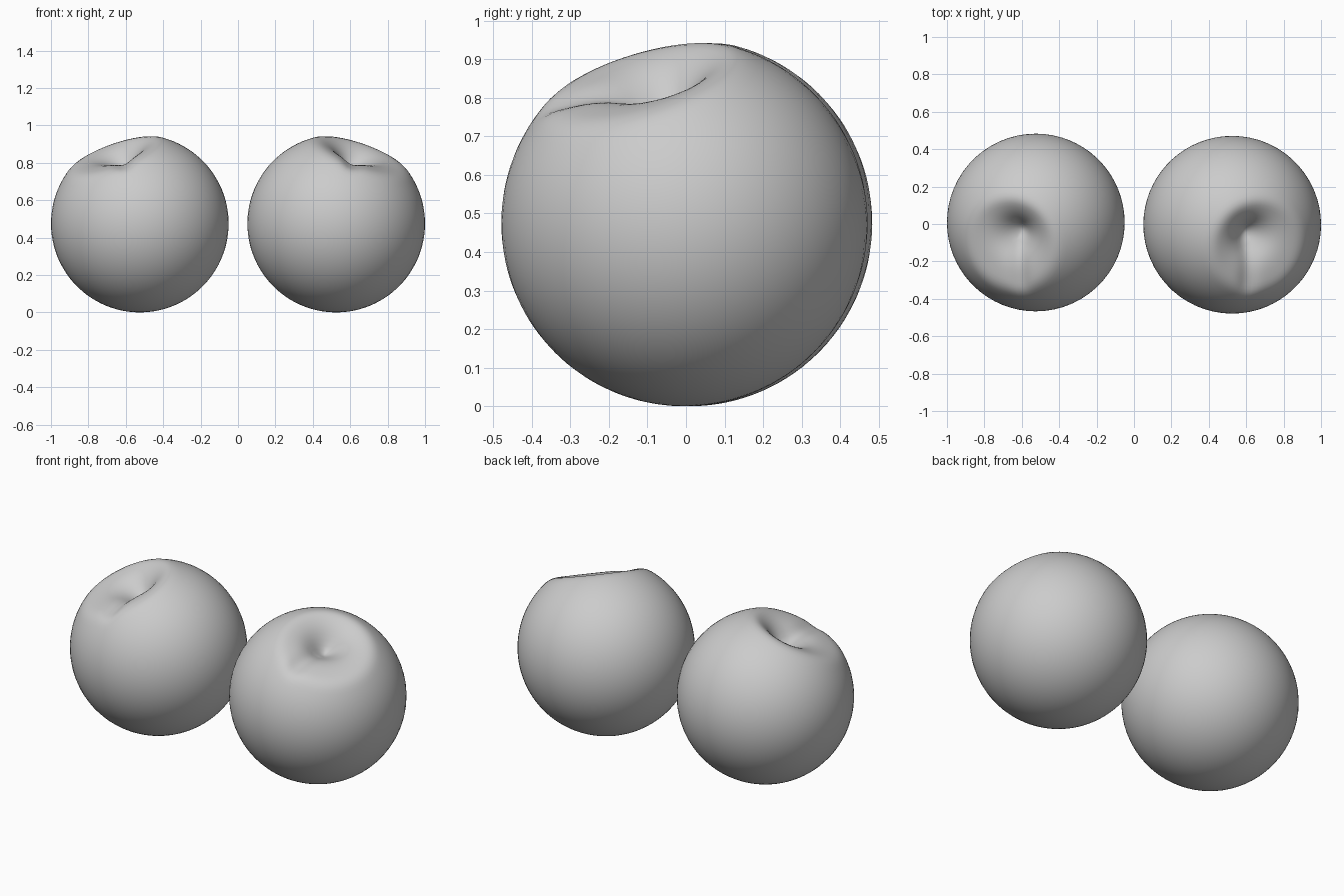
import bpy, bmesh, math
from mathutils import Vector, Matrix

if "Cube" in bpy.data.objects:
    bpy.data.objects.remove(bpy.data.objects["Cube"])

R = 0.475


def smooth_min(a, b, k):
    h = max(k - abs(a - b), 0) / k
    return min(a, b) - h * h * k / 4


def round_fruit(name, side, y):
    bm = bmesh.new()
    bmesh.ops.create_uvsphere(bm, u_segments=64, v_segments=64, radius=R)

    # tilted stem axis: outwards and towards the front
    up = Vector((0.325 * side, -0.28, 0.9)).normalized()
    back = (Vector((0, 1, 0)) - up * up.y).normalized()
    across = back.cross(up)

    # stem hollow: flattened shoulder falling into an off-centre pit
    for v in bm.verts:
        px, py, h = v.co
        if h <= 0.2:
            continue
        d = math.hypot(px + 0.03 * side, py - 0.05)
        floor = 0.285 + 0.12 * (1 - math.exp(-(d / 0.1) ** 1.6))
        # shallow crease running from the pit to the front lip
        if py < 0.05:
            fade = min(1, (0.05 - py) / 0.08)
            floor -= 0.02 * fade * math.exp(-((px + 0.03 * side) / 0.05) ** 2)
        v.co.z = smooth_min(h, floor, 0.025)

    # turn the hollow onto the tilted axis
    basis = Matrix((across, back, up)).transposed().to_4x4()
    bmesh.ops.transform(bm, matrix=basis, verts=bm.verts)
    for f in bm.faces:
        f.smooth = True
    mesh = bpy.data.meshes.new(name)
    bm.to_mesh(mesh)
    bm.free()
    ob = bpy.data.objects.new(name, mesh)
    ob.location = (0.525 * side, y, R)
    bpy.context.collection.objects.link(ob)


round_fruit("left_fruit", -1, 0.008)
round_fruit("right_fruit", 1, -0.004)
